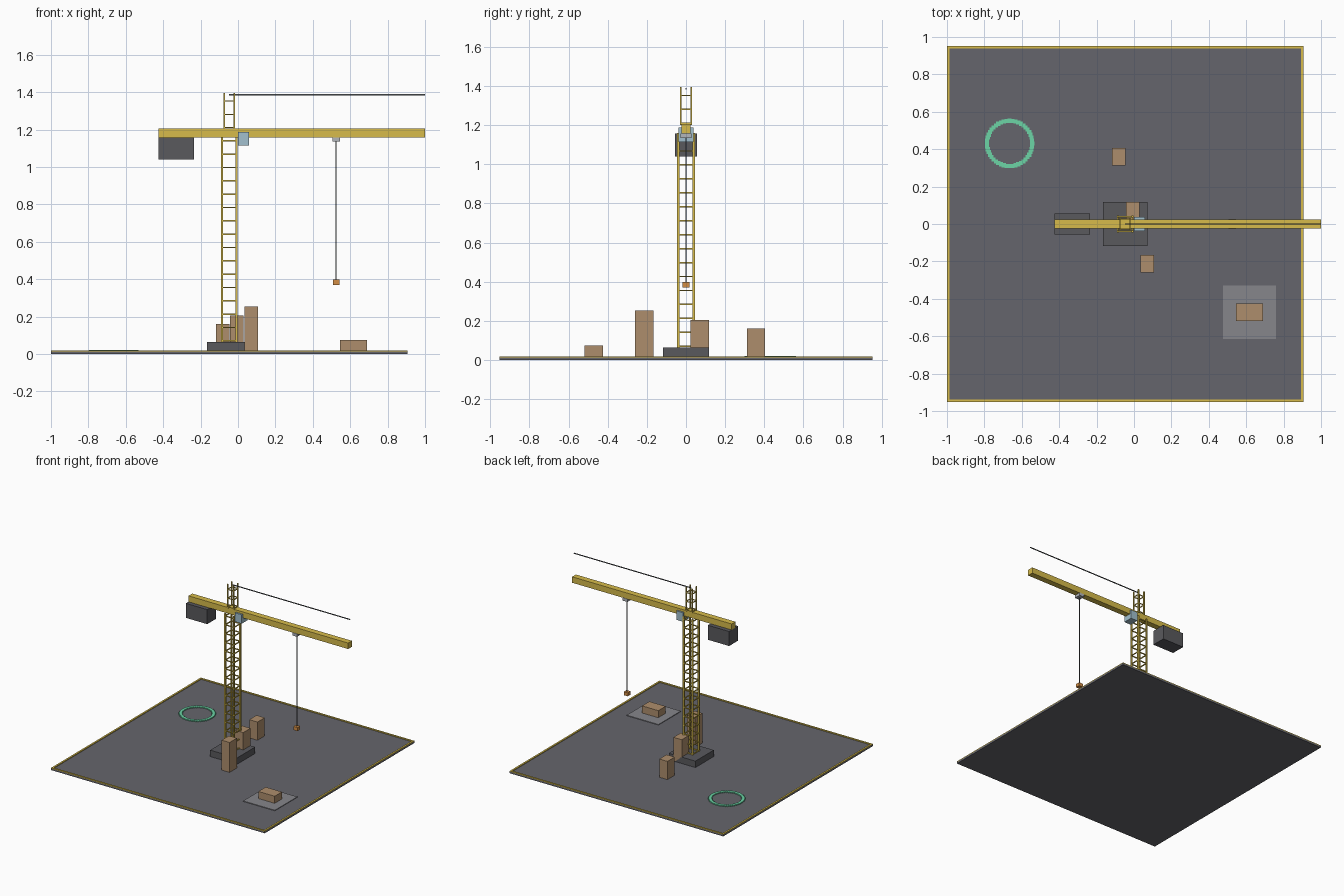
import bpy, bmesh, math
from mathutils import Matrix, Vector

if "Cube" in bpy.data.objects:
    bpy.data.objects.remove(bpy.data.objects["Cube"])


def mat(name, r, g, b):
    m = bpy.data.materials.new(name)
    m.diffuse_color = (r, g, b, 1)
    m.use_nodes = True
    m.node_tree.nodes["Principled BSDF"].inputs["Base Color"].default_value = m.diffuse_color
    return m


DARK = mat("dark_grey", 0.13, 0.13, 0.15)
CHARCOAL = mat("charcoal", 0.10, 0.10, 0.11)
PAD = mat("pad_grey", 0.24, 0.24, 0.26)
YELLOW = mat("yellow", 0.68, 0.50, 0.07)
TAN = mat("tan", 0.42, 0.27, 0.15)
BLUE = mat("blue", 0.36, 0.53, 0.62)
STEEL = mat("steel", 0.45, 0.47, 0.50)
CABLE = mat("cable", 0.12, 0.13, 0.14)
ORANGE = mat("orange", 0.65, 0.27, 0.06)
GREEN = mat("green", 0.15, 0.66, 0.38)


def boxes(name, material, spans):
    """One object from boxes given as (x0, x1, y0, y1, z0, z1)."""
    bm = bmesh.new()
    for x0, x1, y0, y1, z0, z1 in spans:
        centre = Vector(((x0 + x1) / 2, (y0 + y1) / 2, (z0 + z1) / 2))
        size = (x1 - x0, y1 - y0, z1 - z0, 1)
        bmesh.ops.create_cube(bm, size=1, matrix=Matrix.Translation(centre) @ Matrix.Diagonal(size))
    me = bpy.data.meshes.new(name)
    bm.to_mesh(me)
    bm.free()
    me.materials.append(material)
    ob = bpy.data.objects.new(name, me)
    bpy.context.collection.objects.link(ob)
    return ob


CX = -0.047   # mast axis
FLOOR = 0.013


def lattice(name, half, post, z0, z1, first, step, rung):
    """Four corner posts joined by square rings of rungs."""
    c = half - post / 2
    spans = []
    for sx in (-1, 1):
        for sy in (-1, 1):
            x, y = CX + sx * c, sy * c
            spans.append((x - post / 2, x + post / 2, y - post / 2, y + post / 2, z0, z1))
    boxes(name + "_posts", YELLOW, spans)
    rungs, z, r = [], first, rung / 2
    while z < z1:
        for s in (-1, 1):
            rungs.append((CX - c, CX + c, s * c - r, s * c + r, z - r, z + r))
            rungs.append((CX + s * c - r, CX + s * c + r, -c, c, z - r, z + r))
        z += step
    boxes(name + "_rungs", YELLOW, rungs)


# site slab with yellow edging
X0, X1, Y, E = -1.0, 0.906, 0.953, 0.014
boxes("site_slab", DARK, [(X0, X1, -Y, Y, 0, FLOOR)])
boxes("site_edging", YELLOW, [
    (X0, X1, -Y, -Y + E, FLOOR, 0.019), (X0, X1, Y - E, Y, FLOOR, 0.019),
    (X0, X0 + E, -Y + E, Y - E, FLOOR, 0.019), (X1 - E, X1, -Y + E, Y - E, FLOOR, 0.019)])

# crane footing and mast
boxes("crane_footing", CHARCOAL, [(CX - 0.119, CX + 0.119, -0.117, 0.117, FLOOR, 0.065)])
lattice("mast", 0.045, 0.011, 0.065, 1.16, 0.07, 0.0713, 0.007)
lattice("mast_head", 0.031, 0.009, 1.20, 1.395, 1.21, 0.0713, 0.006)

# jib, counterweight, cab
boxes("jib", YELLOW, [(-0.425, 1.0, -0.024, 0.024, 1.157, 1.205)])
boxes("counterweight", CHARCOAL, [(-0.425, -0.235, -0.057, 0.057, 1.04, 1.157)])
boxes("operator_cab", BLUE, [(0.0, 0.06, -0.038, 0.038, 1.115, 1.187)])
boxes("top_tie", CABLE, [(CX, 1.0, -0.003, 0.003, 1.383, 1.389)])

# trolley, hoist line and load
boxes("trolley", STEEL, [(0.504, 0.546, -0.027, 0.027, 1.135, 1.158)])
boxes("hoist_cable", CABLE, [(0.5225, 0.5275, -0.0025, 0.0025, 0.395, 1.137)])
boxes("hook_block", ORANGE, [(0.507, 0.543, -0.018, 0.018, 0.37, 0.398)])

# stacked material around the site
boxes("loading_pad", PAD, [(0.477, 0.76, -0.615, -0.33, FLOOR, 0.018)])
boxes("low_crate", TAN, [(0.545, 0.69, -0.518, -0.425, 0.018, 0.075)])
boxes("short_stack", TAN, [(-0.118, -0.045, 0.312, 0.405, FLOOR, 0.16)])
boxes("medium_stack", TAN, [(-0.044, 0.03, 0.024, 0.117, FLOOR, 0.205)])
boxes("tall_stack", TAN, [(0.036, 0.107, -0.26, -0.167, FLOOR, 0.254)])

# marker ring made of small square tiles
tiles, h = [], 0.011
for i in range(48):
    a = math.tau * i / 48
    x, y = -0.665 + 0.121 * math.cos(a), 0.431 + 0.121 * math.sin(a)
    tiles.append((x - h, x + h, y - h, y + h, FLOOR, 0.021))
boxes("marker_ring", GREEN, tiles)
